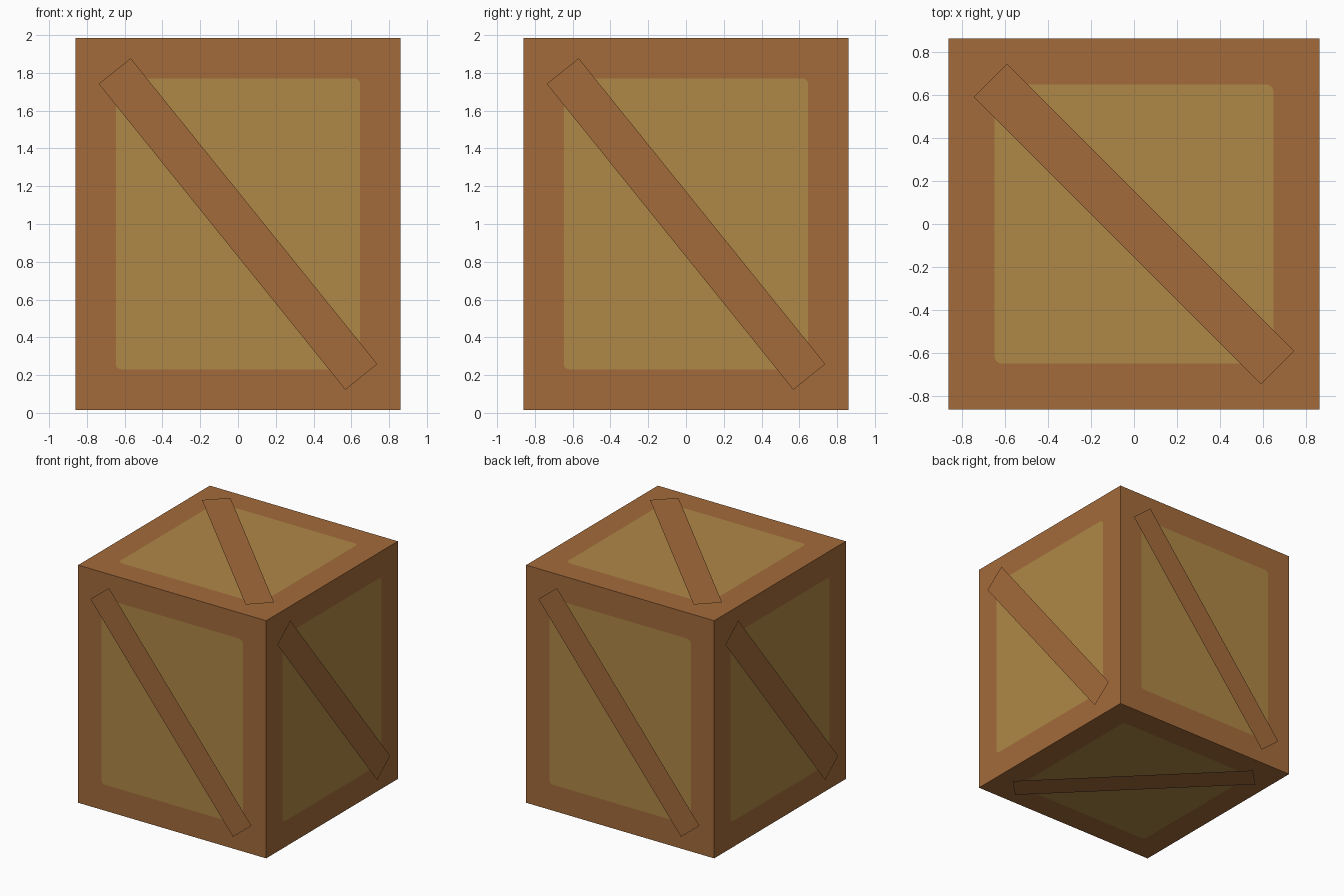
import bpy, bmesh, math
from mathutils import Vector

if "Cube" in bpy.data.objects:
    bpy.data.objects.remove(bpy.data.objects["Cube"])

HALF = 0.861            # half width of the crate
HALF_Z = 0.984          # half height of the crate
BORDER = 0.214          # width of the frame boards
RADIUS = 0.03           # panel corner rounding
STEPS = 4               # segments per rounded corner
GAP = 0.016             # braces sit just off the crate faces
BRACE_W = 0.217
CENTRE = Vector((0, 0, 1))


def srgb(r, g, b):
    def lin(c):
        c /= 255
        return c / 12.92 if c <= 0.04045 else ((c + 0.055) / 1.055) ** 2.4
    return (lin(r), lin(g), lin(b), 1)


def material(name, rgb):
    m = bpy.data.materials.new(name)
    m.diffuse_color = srgb(*rgb)
    m.use_nodes = True
    m.node_tree.nodes["Principled BSDF"].inputs["Base Color"].default_value = m.diffuse_color
    return m


frame_wood = material("brown_frame_wood", (163, 107, 59))
panel_wood = material("tan_panel_wood", (175, 135, 70))


def add_object(name, bm, mats):
    mesh = bpy.data.meshes.new(name)
    bm.to_mesh(mesh)
    bm.free()
    for m in mats:
        mesh.materials.append(m)
    ob = bpy.data.objects.new(name, mesh)
    bpy.context.collection.objects.link(ob)


# Each side: outward normal, right and up directions seen from outside,
# half height, brace half length, brace angle
tilt = math.atan(1.24)
X, Y, Z = Vector((1, 0, 0)), Vector((0, 1, 0)), Vector((0, 0, 1))
sides = {}
for name, n in (("front", -Y), ("right", X), ("back", Y), ("left", -X)):
    sides[name] = (n, Z.cross(n), Z, HALF_Z, 1.04, -tilt)
sides["top"] = (Z, X, Y, HALF, 0.943, -math.pi / 4)
sides["bottom"] = (-Z, -X, Y, HALF, 0.943, math.pi / 4)

crate = bmesh.new()
for name, (n, u, v, hv, half_len, angle) in sides.items():
    depth = HALF_Z if abs(n.z) > 0.5 else HALF

    def place(a, b, out=0.0):
        return CENTRE + n * (depth + out) + u * a + v * b

    # frame boards around a flush, rounded panel
    outer, inner = [], []
    for i, (sx, sy) in enumerate(((1, 1), (-1, 1), (-1, -1), (1, -1))):
        outer.append(crate.verts.new(place(sx * HALF, sy * hv)))
        cx = sx * (HALF - BORDER - RADIUS)
        cy = sy * (hv - BORDER - RADIUS)
        arc = []
        for k in range(STEPS + 1):
            t = math.pi / 2 * (i + k / STEPS)
            arc.append(crate.verts.new(place(cx + RADIUS * math.cos(t),
                                             cy + RADIUS * math.sin(t))))
        inner.append(arc)
    for i in range(4):
        j = (i + 1) % 4
        crate.faces.new((outer[i], outer[j], inner[j][0], inner[i][-1]))
        for p, q in zip(inner[i], inner[i][1:]):
            crate.faces.new((outer[i], q, p))
    panel = crate.faces.new([p for arc in inner for p in arc])
    panel.material_index = 1

    # diagonal brace: a thin board face just in front of the side
    brace = bmesh.new()
    c, s = math.cos(angle), math.sin(angle)
    corners = []
    for a, b in ((-1, -1), (1, -1), (1, 1), (-1, 1)):
        p, q = a * half_len, b * BRACE_W / 2
        corners.append(brace.verts.new(place(p * c - q * s, p * s + q * c, GAP)))
    brace.faces.new(corners)
    add_object(name + "_brace", brace, [frame_wood])

# join the sides along the crate edges
bmesh.ops.remove_doubles(crate, verts=crate.verts, dist=0.0005)
add_object("crate_box", crate, [frame_wood, panel_wood])
